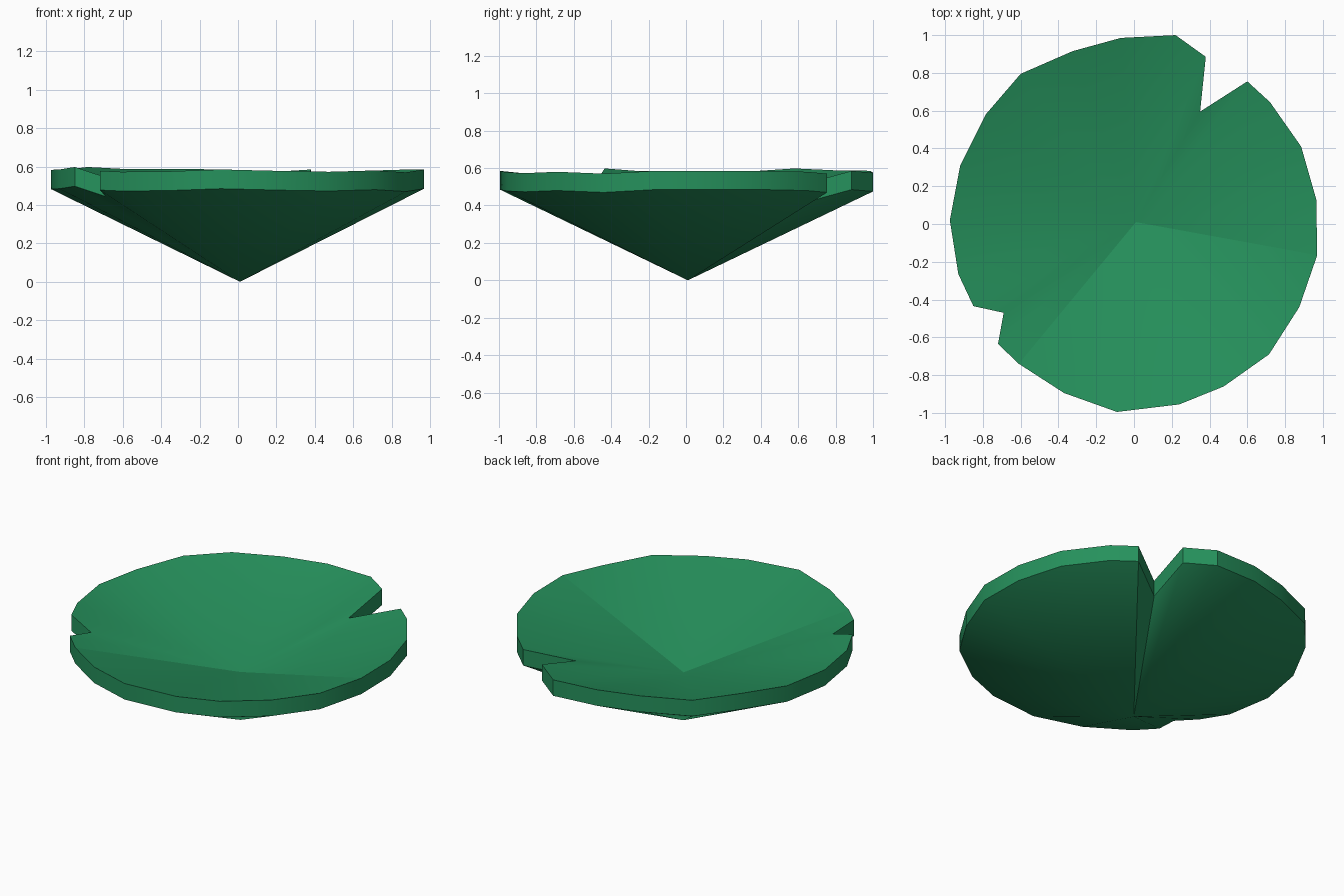
import bpy
import bmesh
from math import radians

default_cube = bpy.data.objects.get("Cube")
if default_cube:
    bpy.data.objects.remove(default_cube, do_unlink=True)

# Leaf colour
leaf_green = bpy.data.materials.new("leaf green")
leaf_green.use_nodes = True
colour = (0.019, 0.283, 0.107, 1)
leaf_green.diffuse_color = colour
shader = leaf_green.node_tree.nodes["Principled BSDF"]
shader.inputs["Base Color"].default_value = colour
shader.inputs["Roughness"].default_value = 0.8

# Upper rim outline, clockwise from the back, with two notches
RIM = [
    (.22, 1, .575), (.38, .885, .585), (.35, .595, .505), (.6, .755, .57),
    (.72, .645, .58), (.885, .41, .585), (.965, .13, .585), (.97, -.165, .585),
    (.875, -.44, .57), (.715, -.69, .58), (.475, -.86, .573), (.24, -.955, .577),
    (-.09, -.995, .585), (-.37, -.895, .575), (-.61, -.74, .573),
    (-.72, -.635, .578), (-.69, -.47, .545), (-.85, -.435, .598),
    (-.93, -.265, .585), (-.975, .02, .583), (-.92, .31, .58),
    (-.785, .58, .598), (-.6, .795, .588), (-.325, .915, .588), (-.07, .985, .585),
]
THICKNESS = 0.1
CREASES = (7, 14)  # rim points where a crease runs to the middle


def build_lily_pad():
    bm = bmesh.new()
    upper = [bm.verts.new(p) for p in RIM]
    lower = [bm.verts.new((x, y, z - THICKNESS)) for x, y, z in RIM]
    dip = bm.verts.new((.01, .01, .3))
    tip = bm.verts.new((.01, .01, 0))

    # Dished top, edge band and conical underside
    for i in range(len(RIM)):
        j = (i + 1) % len(RIM)
        bm.faces.new((dip, upper[j], upper[i]))
        bm.faces.new((upper[i], upper[j], lower[j], lower[i]))
        bm.faces.new((tip, lower[i], lower[j]))
    bmesh.ops.recalc_face_normals(bm, faces=bm.faces[:])

    # Creases on the top
    for i in CREASES:
        bm.edges.get((dip, upper[i])).smooth = False

    mesh = bpy.data.meshes.new("lily_pad")
    bm.to_mesh(mesh)
    bm.free()
    mesh.materials.append(leaf_green)
    pad = bpy.data.objects.new("lily_pad", mesh)
    bpy.context.collection.objects.link(pad)
    return pad


lily_pad = build_lily_pad()
bpy.ops.object.select_all(action="DESELECT")
lily_pad.select_set(True)
bpy.context.view_layer.objects.active = lily_pad
bpy.ops.object.shade_smooth_by_angle(angle=radians(30), keep_sharp_edges=True)
